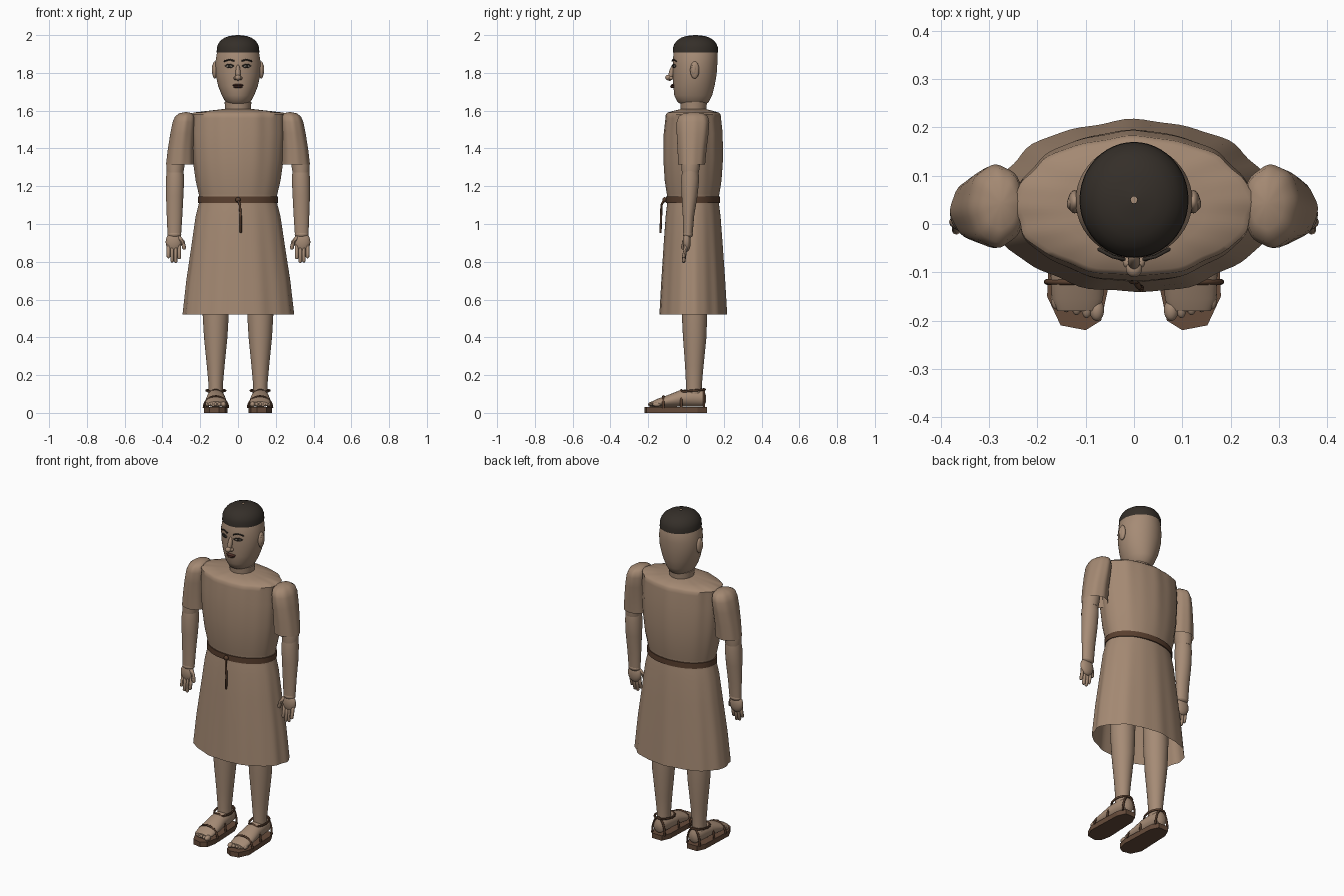
import bpy
import bmesh
import math
from mathutils import Matrix, Vector

default_cube = bpy.data.objects.get("Cube")
if default_cube:
    bpy.data.objects.remove(default_cube, do_unlink=True)


def material(name, color):
    mat = bpy.data.materials.new(name)
    mat.use_nodes = True
    mat.diffuse_color = (*color, 1)
    shader = mat.node_tree.nodes["Principled BSDF"]
    shader.inputs["Base Color"].default_value = (*color, 1)
    shader.inputs["Roughness"].default_value = 0.8
    return mat


SKIN = material("skin", (0.38, 0.26, 0.18))
CLOTH = material("tunic cloth", (0.37, 0.25, 0.17))
HAIR = material("dark hair", (0.035, 0.028, 0.022))
LEATHER = material("belt leather", (0.1, 0.05, 0.028))
SOLE = material("sole leather", (0.13, 0.07, 0.042))
LIPS = material("lips", (0.09, 0.035, 0.025))
EYE = material("eye white", (0.42, 0.36, 0.3))


def finish(name, bm, mat, smooth=True):
    """Turn a bmesh into a named, shaded object."""
    bmesh.ops.recalc_face_normals(bm, faces=bm.faces)
    mesh = bpy.data.meshes.new(name)
    bm.to_mesh(mesh)
    bm.free()
    mesh.materials.append(mat)
    for poly in mesh.polygons:
        poly.use_smooth = smooth
    if smooth:
        mesh.set_sharp_from_angle(angle=math.radians(45))
    obj = bpy.data.objects.new(name, mesh)
    bpy.context.collection.objects.link(obj)
    return obj


def loft(name, rings, mat, n=32, along="z", caps=(True, True), wave=None):
    """Skin elliptical rings (x, y, z, radius a, radius b) along z or y."""
    bm = bmesh.new()
    loops = []
    for x, y, z, a, b in rings:
        loop = []
        for i in range(n):
            t = math.tau * i / n
            k = 1 + (wave(t, z) if wave else 0)
            u, v = a * k * math.cos(t), b * k * math.sin(t)
            co = (x + u, y + v, z) if along == "z" else (x + u, y, z + v)
            loop.append(bm.verts.new(co))
        loops.append(loop)
    for low, high in zip(loops, loops[1:]):
        for i in range(n):
            j = (i + 1) % n
            bm.faces.new((low[i], low[j], high[j], high[i]))
    for wanted, loop in zip(caps, (loops[0], loops[-1])):
        if wanted:
            bm.faces.new(loop)
    return finish(name, bm, mat)


def ball(name, center, radii, mat, turn=0, tilt=0):
    bm = bmesh.new()
    bmesh.ops.create_uvsphere(bm, u_segments=20, v_segments=12, radius=1)
    place = (Matrix.Translation(center) @ Matrix.Rotation(turn, 4, "Z")
             @ Matrix.Rotation(tilt, 4, "X") @ Matrix.Diagonal((*radii, 1)))
    bm.transform(place)
    return finish(name, bm, mat)


def tube(name, points, radius, mat, closed=False, round_ends=False):
    """Sweep a round section along a path and bake it to a mesh."""
    curve = bpy.data.curves.new(name + " path", "CURVE")
    curve.dimensions = "3D"
    curve.bevel_depth = radius
    curve.bevel_resolution = 2
    curve.use_fill_caps = True
    path = [Vector(p) for p in points]
    widths = [1] * len(path)
    if round_ends:
        first, last = path[0] - path[1], path[-1] - path[-2]
        path = [path[0] + first.normalized() * radius * 0.6] + path
        path += [path[-1] + last.normalized() * radius * 0.6]
        widths = [0.45] + widths + [0.45]
    spline = curve.splines.new("POLY")
    spline.points.add(len(path) - 1)
    spline.use_cyclic_u = closed
    for point, co, width in zip(spline.points, path, widths):
        point.co = (*co, 1)
        point.radius = width
    temp = bpy.data.objects.new(name + " temp", curve)
    mesh = temp.to_mesh()
    bm = bmesh.new()
    bm.from_mesh(mesh)
    temp.to_mesh_clear()
    bpy.data.objects.remove(temp)
    return finish(name, bm, mat)


def folds(t, z):
    """Soft cloth pleats that deepen toward the hem and shoulders."""
    depth = 0.004 + 0.016 * min(1, abs(z - 1.12) / 0.5)
    return depth * (math.sin(9 * t) + 0.7 * math.sin(16 * t + 1) + 0.4 * math.sin(5 * t + 2)) / 1.6


def sleeve_folds(t, z):
    return 0.018 * math.sin(8 * t + 1)


# Tunic, open at the hem and gathered at the waist
profile = [(0.52, 0.293, 0.178), (0.7, 0.273, 0.168), (0.9, 0.244, 0.155), (1.04, 0.224, 0.145),
           (1.1, 0.209, 0.138), (1.13, 0.202, 0.134), (1.16, 0.208, 0.139), (1.23, 0.224, 0.15),
           (1.34, 0.239, 0.157), (1.48, 0.247, 0.155), (1.56, 0.245, 0.146), (1.58, 0.247, 0.144),
           (1.59, 0.235, 0.134), (1.6, 0.15, 0.1), (1.61, 0.065, 0.06)]
loft("tunic", [(0, 0.037, z, a, b) for z, a, b in profile], CLOTH, n=96,
     caps=(False, True), wave=folds)

# Belt with a knotted cord
belt = [(1.112, 0.2, 0.13), (1.112, 0.211, 0.143), (1.145, 0.211, 0.143), (1.145, 0.2, 0.13)]
loft("belt", [(0, 0.037, z, a, b) for z, a, b in belt], LEATHER, n=64, caps=(False, False))
ball("belt_knot", (0, -0.113, 1.128), (0.014, 0.012, 0.014), LEATHER)
tube("belt_cord", [(0, -0.115, 1.13), (0.01, -0.13, 1.1), (0.015, -0.132, 1.03), (0.015, -0.135, 0.955)],
     0.006, LEATHER, round_ends=True)

# Neck and its collar band
loft("neck", [(0, 0.04, z, r, r) for z, r in ((1.56, 0.066), (1.68, 0.062))], SKIN)
loft("collar", [(0, 0.04, z, r, r) for z, r in ((1.6, 0.067), (1.645, 0.071), (1.65, 0.062))], SKIN)

# Head
skull = [(1.628, 0.04, 0.043, 0.055), (1.645, 0.038, 0.066, 0.082), (1.68, 0.038, 0.085, 0.1),
         (1.73, 0.042, 0.105, 0.109), (1.79, 0.046, 0.118, 0.116), (1.85, 0.048, 0.121, 0.118),
         (1.91, 0.05, 0.111, 0.116), (1.95, 0.05, 0.095, 0.1), (1.975, 0.05, 0.06, 0.065)]
loft("head", [(0, y, z, a, b) for z, y, a, b in skull], SKIN, n=48)

# Close-cropped hair cap with a tiny open crown
hair = [(0.0, 1.0), (0.3, 0.99), (0.5, 0.93), (0.7, 0.81), (0.85, 0.63), (0.95, 0.4), (1.0, 0.06)]
loft("hair", [(0, 0.05, 1.907 + 0.093 * h, 0.113 * k, 0.12 * k) for h, k in hair],
     HAIR, n=48, caps=(False, False))

# Nose and mouth
ball("nose_bridge", (0, -0.077, 1.8), (0.013, 0.014, 0.045), SKIN, tilt=-0.25)
ball("nose_tip", (0, -0.093, 1.775), (0.017, 0.017, 0.015), SKIN)
ball("upper_lip", (0, -0.066, 1.735), (0.03, 0.016, 0.006), LIPS)
ball("lower_lip", (0, -0.066, 1.726), (0.024, 0.018, 0.007), LIPS)

for side, s in (("left", 1), ("right", -1)):
    # Eyes, brows and ears
    ball(side + "_eye", (s * 0.046, -0.06, 1.836), (0.02, 0.006, 0.009), EYE, turn=s * 0.4)
    ball(side + "_iris", (s * 0.046, -0.064, 1.836), (0.008, 0.005, 0.008), HAIR, turn=s * 0.4)
    for part, rise, thick in (("upper_lid", 0.009, 0.003), ("lower_lid", -0.009, 0.0018)):
        tube(side + "_" + part, [(s * (0.046 + 0.023 * d), -0.065 + 0.01 * d, 1.836 + rise * (1 - d * d))
                                 for d in (-1, -0.5, 0, 0.5, 1)], thick, HAIR)
    tube(side + "_brow", [(s * 0.02, -0.073, 1.863), (s * 0.045, -0.067, 1.871), (s * 0.073, -0.052, 1.862)],
         0.004, HAIR, round_ends=True)
    ball(side + "_nostril", (s * 0.014, -0.079, 1.772), (0.009, 0.012, 0.009), SKIN)
    ball(side + "_ear", (s * 0.123, 0.046, 1.815), (0.014, 0.024, 0.046), SKIN)
    ball(side + "_ear_hollow", (s * 0.132, 0.042, 1.818), (0.007, 0.013, 0.028), SKIN)

    # Short sleeve with a rounded shoulder
    sleeve = [(0.307, 0.03, 1.315, 0.073, 0.07), (0.302, 0.032, 1.4, 0.068, 0.076),
              (0.293, 0.035, 1.48, 0.064, 0.083), (0.285, 0.037, 1.54, 0.06, 0.085),
              (0.28, 0.038, 1.57, 0.052, 0.076), (0.276, 0.04, 1.586, 0.034, 0.05),
              (0.275, 0.042, 1.592, 0.006, 0.008)]
    loft(side + "_sleeve", [(s * x, *rest) for x, *rest in sleeve], CLOTH, n=48,
         caps=(False, True), wave=sleeve_folds)

    # Arm
    upper = [(0.31, 0.03, 1.48, 0.045, 0.05), (0.331, 0.025, 1.31, 0.048, 0.049),
             (0.333, 0.023, 1.272, 0.044, 0.045)]
    lower = [(0.333, 0.023, 1.285, 0.044, 0.042), (0.333, 0.022, 1.24, 0.048, 0.048),
             (0.335, 0.019, 1.15, 0.046, 0.042), (0.336, 0.013, 1.04, 0.041, 0.03),
             (0.337, 0.01, 0.945, 0.036, 0.025)]
    for part, rings in (("upper_arm", upper), ("forearm", lower)):
        loft(f"{side}_{part}", [(s * x, *rest) for x, *rest in rings], SKIN)
    ball(side + "_wrist", (s * 0.337, 0.01, 0.945), (0.037, 0.027, 0.02), SKIN)

    # Hand
    ball(side + "_palm", (s * 0.34, 0.004, 0.905), (0.043, 0.021, 0.052), SKIN)
    for i, tip in enumerate((0.82, 0.8, 0.803, 0.825)):
        x = 0.311 + 0.019 * i
        tube(f"{side}_finger_{i + 1}", [(s * x, 0, 0.89), (s * x, -0.006, 0.85), (s * x, -0.013, tip)],
             0.0095, SKIN, round_ends=True)
    tube(side + "_thumb", [(s * 0.312, 0, 0.93), (s * 0.292, -0.01, 0.905), (s * 0.285, -0.016, 0.872)],
         0.011, SKIN, round_ends=True)

    # Leg
    leg = [(0.04, 0.95, 0.075, 0.075), (0.045, 0.52, 0.069, 0.067), (0.046, 0.4, 0.062, 0.062),
           (0.044, 0.25, 0.047, 0.049), (0.042, 0.15, 0.038, 0.042), (0.042, 0.09, 0.038, 0.042)]
    loft(side + "_leg", [(s * 0.118, *ring) for ring in leg], SKIN)

    # Foot and toes
    foot = [(0.105, 0.075, 0.015, 0.02), (0.094, 0.077, 0.036, 0.042), (0.04, 0.08, 0.045, 0.047),
            (-0.03, 0.077, 0.049, 0.044), (-0.1, 0.062, 0.056, 0.031), (-0.155, 0.052, 0.053, 0.021),
            (-0.18, 0.047, 0.042, 0.013)]
    loft(side + "_foot", [(s * 0.117, *ring) for ring in foot], SKIN, along="y")
    for i in range(5):
        size = 0.015 if i == 0 else 0.0115
        ball(f"{side}_toe_{i + 1}", (s * (0.077 + 0.021 * i), -0.178 + 0.006 * i, 0.045),
             (size, 0.023, size), SKIN)

    # Sandal sole, an angular slab
    half = [(0.055, -0.14), (0.068, -0.2), (0.1, -0.22), (0.152, -0.21), (0.18, -0.15),
            (0.172, 0.06), (0.15, 0.11), (0.085, 0.11), (0.063, 0.06)]
    bm = bmesh.new()
    base = bm.faces.new([bm.verts.new((s * x, y, 0)) for x, y in half])
    top = bmesh.ops.extrude_face_region(bm, geom=[base])["geom"]
    bmesh.ops.translate(bm, verts=[v for v in top if isinstance(v, bmesh.types.BMVert)], vec=(0, 0, 0.03))
    finish(side + "_sole", bm, SOLE, smooth=False)

    # Sandal straps arching over the foot and around the ankle
    arc = [math.pi * i / 14 for i in range(15)]
    for part, y, width, rise in (("toe_strap", -0.12, 0.064, 0.062), ("instep_strap", -0.025, 0.053, 0.095),
                                 ("heel_strap", 0.095, 0.042, 0.1)):
        tube(f"{side}_{part}", [(s * 0.117 + width * math.cos(t), y, 0.026 + rise * math.sin(t)) for t in arc],
             0.006, LEATHER)
    tube(side + "_ankle_strap", [(s * 0.117 + 0.05 * math.cos(2 * t), 0.036 + 0.066 * math.sin(2 * t),
                                  0.118 + 0.006 * math.sin(2 * t)) for t in arc[:-1]],
         0.006, LEATHER, closed=True)
